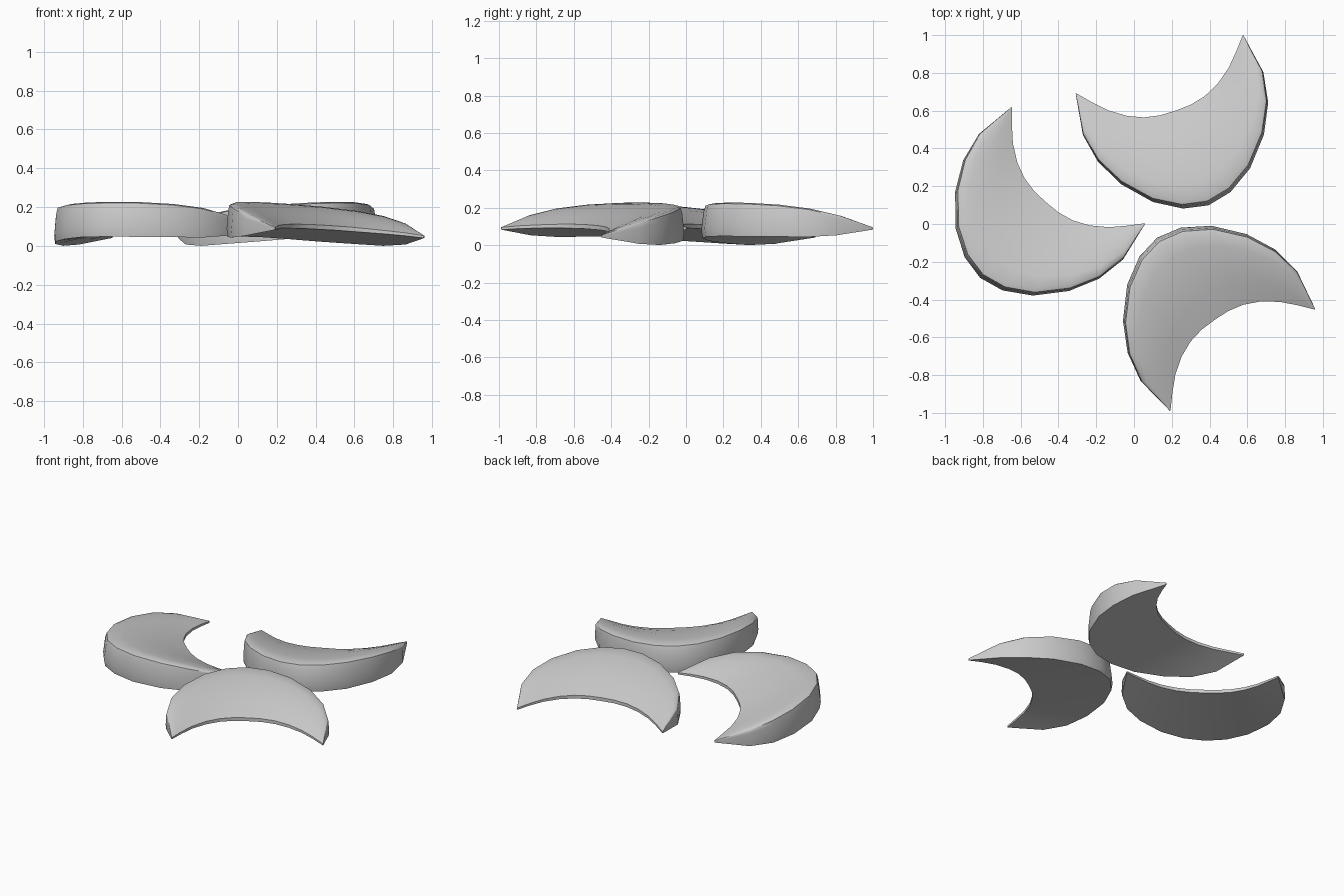
import bpy, bmesh, math
from mathutils import Vector

if "Cube" in bpy.data.objects:
    bpy.data.objects.remove(bpy.data.objects["Cube"])

mat = bpy.data.materials.new("soft grey")
mat.use_nodes = True
GREY = (0.6, 0.6, 0.6, 1)
mat.diffuse_color = GREY
mat.node_tree.nodes["Principled BSDF"].inputs["Base Color"].default_value = GREY

# Half outline from the middle of the crescent to its tip
OUTER = [(0, -.79), (.133, -.762), (.272, -.677), (.40, -.533), (.477, -.38), (.506, -.22), (.47, 0)]
INNER = [(0, -.259), (.085, -.256), (.17, -.238), (.254, -.2), (.337, -.14), (.405, -.07), (.466, 0)]
# Heights at the same stations
RIM_TOP = [.225, .223, .216, .2, .176, .138, .074]
RIM_LOW = [.045, .042, .035, .028, .022, .03, .062]
LIP_TOP = [.108, .107, .105, .1, .093, .085, .074]
LIP_LOW = [.085, .085, .083, .08, .076, .07, .062]
ROLL = .045


def section(i, side):
    """Closed wedge section: thin inner lip, domed top, upright rim, sloped underside."""
    a, b = Vector(INNER[i]), Vector(OUTER[i])
    pts = []
    for f in (0, .25, .5, .75, .9):
        pts.append((f, LIP_TOP[i] + (RIM_TOP[i] - LIP_TOP[i]) * math.sin(f * math.pi / 2)))
    height = RIM_TOP[i] - RIM_LOW[i]
    pts += [(.955, RIM_TOP[i] - .04 * height), (.975, RIM_TOP[i] - .2 * height),
            (1, RIM_LOW[i] + .25 * height), (.985, RIM_LOW[i])]
    for f in (.5, 0):
        pts.append((f, LIP_LOW[i] + (RIM_LOW[i] - LIP_LOW[i]) * f))
    ring = []
    for f, z in pts:
        p = a.lerp(b, f)
        x = p.x * side
        ring.append((x, p.y, z + ROLL * x))
    return ring


def crescent_mesh():
    bm = bmesh.new()
    last = len(OUTER) - 1
    stations = [(i, -1) for i in range(last, 0, -1)] + [(i, 1) for i in range(last + 1)]
    rings = [[bm.verts.new(p) for p in section(i, s)] for i, s in stations]
    for r, q in zip(rings, rings[1:]):
        for k in range(len(r)):
            n = (k + 1) % len(r)
            bm.faces.new((r[k], r[n], q[n], q[k]))
    bm.faces.new(rings[0])
    bm.faces.new(rings[-1])
    bmesh.ops.recalc_face_normals(bm, faces=bm.faces)
    mesh = bpy.data.meshes.new("crescent")
    bm.to_mesh(mesh)
    bm.free()
    mesh.materials.append(mat)
    return mesh


# Three copies of the slice, each turned and set down separately
mesh = crescent_mesh()
PLACES = [("back_slice", .135, .845, 19.2), ("left_slice", -.295, .31, -41.1),
          ("front_slice", .575, -.72, 215)]
bpy.ops.object.select_all(action='DESELECT')
for name, x, y, turn in PLACES:
    ob = bpy.data.objects.new(name, mesh)
    ob.location = (x, y, 0)
    ob.rotation_euler.z = math.radians(turn)
    bpy.context.collection.objects.link(ob)

# Smooth surfaces, sharp rim and lip
ob.select_set(True)
bpy.context.view_layer.objects.active = ob
bpy.ops.object.shade_smooth_by_angle(angle=math.radians(35))
